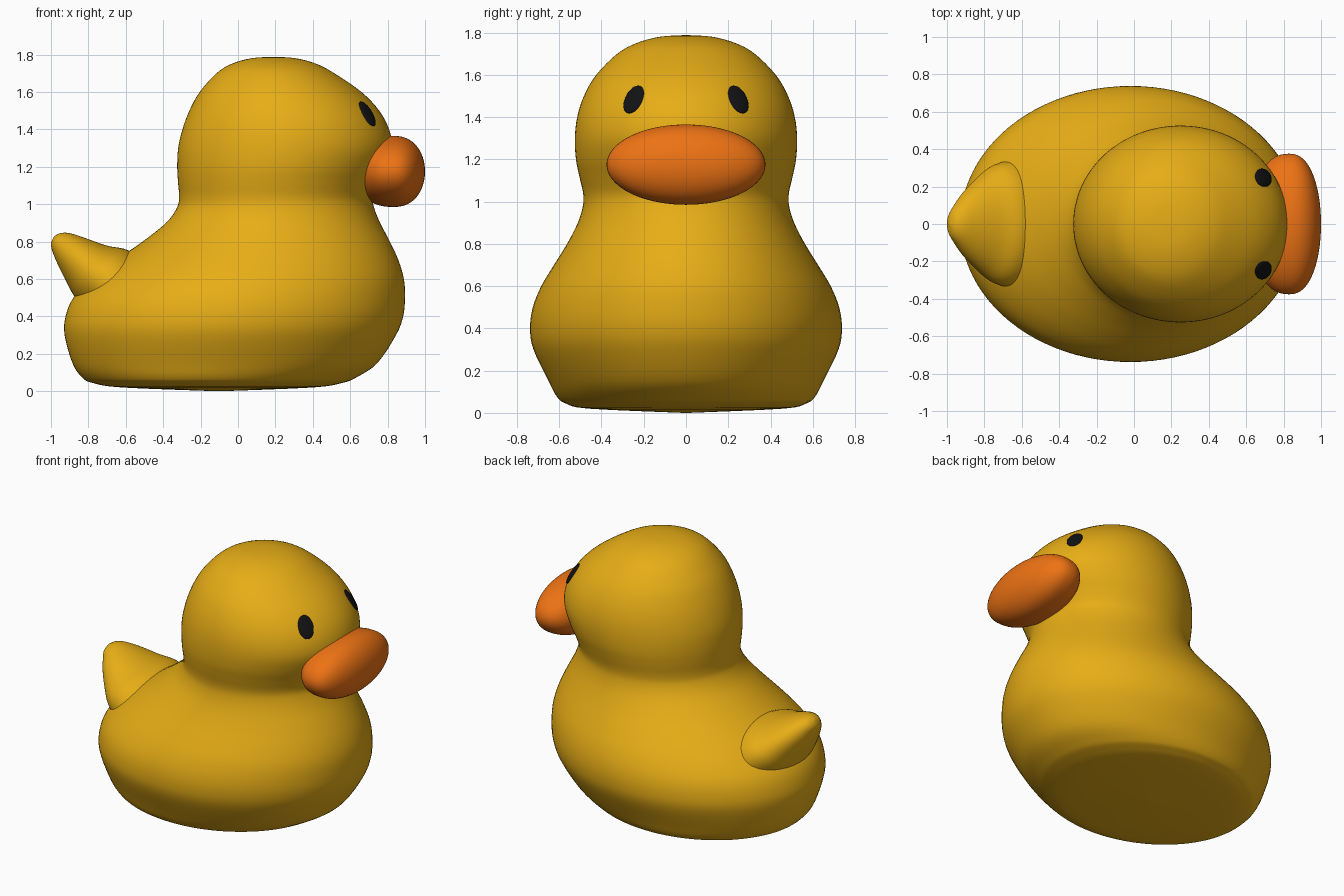
import bpy, bmesh
from math import sin, cos, pi
from mathutils import Vector, Matrix
from mathutils.bvhtree import BVHTree

if "Cube" in bpy.data.objects:
    bpy.data.objects.remove(bpy.data.objects["Cube"])


def material(name, rgb):
    m = bpy.data.materials.new(name)
    m.diffuse_color = (*rgb, 1)
    m.use_nodes = True
    m.node_tree.nodes["Principled BSDF"].inputs["Base Color"].default_value = m.diffuse_color
    return m


def finish(name, bm, mat):
    bmesh.ops.recalc_face_normals(bm, faces=bm.faces)
    for f in bm.faces:
        f.smooth = True
    me = bpy.data.meshes.new(name)
    bm.to_mesh(me)
    me.materials.append(mat)
    ob = bpy.data.objects.new(name, me)
    bpy.context.collection.objects.link(ob)
    return ob


def smooth_rows(rows, steps):
    """Catmull-Rom interpolation through rows of numbers."""
    out = []
    for i in range(len(rows) - 1):
        p0, p1, p2, p3 = (rows[max(0, min(len(rows) - 1, i + k))] for k in (-1, 0, 1, 2))
        for s in range(steps):
            t = s / steps
            out.append([0.5 * (2 * b + (c - a) * t + (2 * a - 5 * b + 4 * c - d) * t * t
                               + (3 * b - a - 3 * c + d) * t ** 3)
                        for a, b, c, d in zip(p0, p1, p2, p3)])
    return out + [list(rows[-1])]


def loft(rows, steps=4, n=64):
    """Rows (x1, z1, x2, z2, w): ellipse rings spanning two side-view points, half width w."""
    bm = bmesh.new()
    rings = []
    for x1, z1, x2, z2, w in smooth_rows(rows, steps):
        mid = Vector(((x1 + x2) / 2, 0, (z1 + z2) / 2))
        half = Vector(((x2 - x1) / 2, 0, (z2 - z1) / 2))
        rings.append([bm.verts.new(mid + half * cos(2 * pi * k / n)
                                   + Vector((0, max(w, 0) * sin(2 * pi * k / n), 0)))
                      for k in range(n)])
    for a, b in zip(rings, rings[1:]):
        for k in range(n):
            bm.faces.new((a[k], a[(k + 1) % n], b[(k + 1) % n], b[k]))
    bm.faces.new(rings[0])
    bm.faces.new(rings[-1])
    bmesh.ops.remove_doubles(bm, verts=bm.verts, dist=1e-5)
    return bm


yellow = material("yellow", (0.80, 0.42, 0.008))
orange = material("orange", (0.85, 0.17, 0.007))
black = material("black", (0.006, 0.006, 0.007))

# body and head: height, back x, front x, half width
profile = [
    (0.00, -0.11, -0.09, 0.01), (0.02, -0.62, 0.40, 0.46), (0.045, -0.78, 0.56, 0.57),
    (0.075, -0.835, 0.635, 0.61), (0.15, -0.885, 0.745, 0.65), (0.30, -0.927, 0.845, 0.722),
    (0.40, -0.922, 0.883, 0.738), (0.50, -0.88, 0.893, 0.725), (0.60, -0.785, 0.887, 0.685),
    (0.70, -0.655, 0.858, 0.625), (0.80, -0.51, 0.812, 0.563), (0.90, -0.385, 0.76, 0.512),
    (0.98, -0.327, 0.728, 0.488), (1.04, -0.315, 0.72, 0.487), (1.12, -0.321, 0.75, 0.505),
    (1.20, -0.325, 0.79, 0.521), (1.30, -0.32, 0.823, 0.526), (1.40, -0.297, 0.808, 0.515),
    (1.50, -0.26, 0.755, 0.483), (1.60, -0.205, 0.66, 0.425), (1.70, -0.115, 0.515, 0.325),
    (1.75, -0.035, 0.42, 0.235), (1.78, 0.07, 0.31, 0.125), (1.788, 0.185, 0.195, 0.005)]
bm = loft([(b, z, f, z, w) for z, b, f, w in profile], 4, 96)
bmesh.ops.recalc_face_normals(bm, faces=bm.faces)
surface = BVHTree.FromBMesh(bm)
finish("body_and_head", bm, yellow)

# upturned tail: upper and lower side-view points, half width
finish("tail", loft([
    (-0.46, 0.65, -0.78, 0.40, 0.35), (-0.58, 0.75, -0.87, 0.50, 0.32),
    (-0.70, 0.778, -0.92, 0.59, 0.255), (-0.82, 0.82, -0.96, 0.67, 0.18),
    (-0.90, 0.845, -0.988, 0.735, 0.11), (-0.95, 0.845, -1.0, 0.785, 0.06),
    (-0.982, 0.828, -0.986, 0.824, 0.004)]), yellow)

# wide rounded beak, slightly fuller than an ellipsoid
bm = bmesh.new()
bmesh.ops.create_uvsphere(bm, u_segments=64, v_segments=40, radius=1)
for v in bm.verts:
    x, y, z = v.co
    depth = abs(x) ** 0.85 * (0.17 if x > 0 else -0.21)
    v.co = (0.83 + depth, 0.376 * y, 1.175 + 0.19 * z)
finish("beak", bm, orange)

# eyes: thin ovals seated on the head surface
for side, label in ((-1, "right"), (1, "left")):
    loc, normal, _, _ = surface.find_nearest(Vector((0.695, side * 0.25, 1.486)))
    up = (Vector((0, 0, 1)) - normal * normal.z).normalized()
    across = up.cross(normal)
    bm = bmesh.new()
    bmesh.ops.create_uvsphere(bm, u_segments=32, v_segments=16, radius=1)
    frame = Matrix((across * 0.051, up * 0.077, normal * 0.014)).transposed().to_4x4()
    bm.transform(Matrix.Translation(loc - normal * 0.003) @ frame)
    finish(label + "_eye", bm, black)
